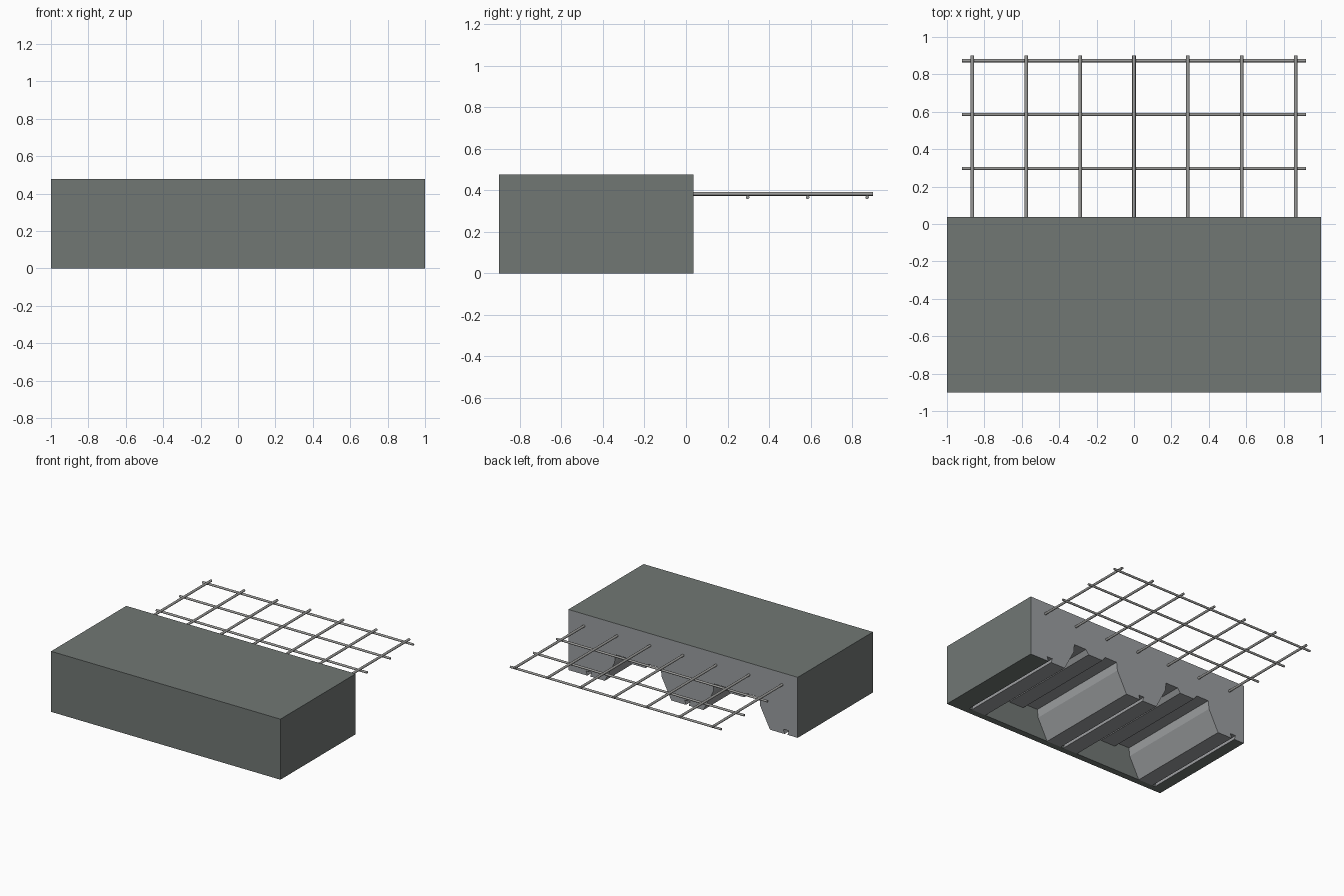
import bpy, bmesh, math
from mathutils import Vector

if "Cube" in bpy.data.objects:
    bpy.data.objects.remove(bpy.data.objects["Cube"])

def material(name, rgb):
    m = bpy.data.materials.new(name)
    m.diffuse_color = (*rgb, 1)
    m.use_nodes = True
    m.node_tree.nodes["Principled BSDF"].inputs["Base Color"].default_value = m.diffuse_color
    return m

CONCRETE = material("dark concrete", (0.165, 0.185, 0.175))
CUT = material("pale cut concrete", (0.33, 0.345, 0.36))
STEEL = material("galvanised deck", (0.34, 0.35, 0.36))
BAR = material("mesh steel", (0.33, 0.33, 0.32))

Y0, Y1, YW, TOP = -0.90, 0.037, -0.85, 0.477
PITCH = 0.86
SEAMS = [-0.898 + i * PITCH for i in range(3)]

def add_object(name, bm, mats):
    me = bpy.data.meshes.new(name)
    bm.to_mesh(me)
    bm.free()
    for m in mats:
        me.materials.append(m)
    ob = bpy.data.objects.new(name, me)
    bpy.context.collection.objects.link(ob)
    return ob

# ribbed underside profile: seam grooves with trapezoid hollows between them
SEAM = [(-0.012, 0), (-0.024, 0.035), (0.024, 0.035), (0.012, 0)]
HALF = [(-0.29, 0), (-0.205, 0.165), (-0.198, 0.23), (-0.09, 0.23), (-0.065, 0.195)]
HOLLOW = HALF + [(-x, z) for x, z in reversed(HALF)]

under = [(-1, 0)]
for i, c in enumerate(SEAMS):
    under += [(c + x, z) for x, z in SEAM]
    if i < 2:
        under += [(c + PITCH / 2 + x, z) for x, z in HOLLOW]
under.append((1, 0))
profile = under + [(1, TOP), (-1, TOP)]

# slab with steel decking underneath
bm = bmesh.new()
front = [bm.verts.new((x, YW, z)) for x, z in profile]
back = [bm.verts.new((x, Y1, z)) for x, z in profile]
n = len(profile)
for i in range(n):
    j = (i + 1) % n
    f = bm.faces.new((front[i], front[j], back[j], back[i]))
    c = f.calc_center_median()
    if c.z < 0.236 and SEAMS[0] - 0.03 < c.x < SEAMS[2] + 0.03:
        f.material_index = 2
caps = [bm.faces.new(back), bm.faces.new(front)]
caps[0].material_index = 1
bmesh.ops.recalc_face_normals(bm, faces=bm.faces[:])
bmesh.ops.triangulate(bm, faces=caps)
add_object("slab_on_deck", bm, [CONCRETE, CUT, STEEL])

# solid front edge closing the hollows
bm = bmesh.new()
bmesh.ops.create_cube(bm, size=1)
for v in bm.verts:
    v.co = Vector((v.co.x * 2, (Y0 + YW) / 2 + v.co.y * (YW - Y0), TOP / 2 + v.co.z * TOP))
add_object("front_edge", bm, [CONCRETE])

# reinforcing mesh
def bar(name, a, b, r):
    a, b = Vector(a), Vector(b)
    bpy.ops.mesh.primitive_cylinder_add(vertices=12, radius=r, depth=(b - a).length,
                                        location=(a + b) / 2)
    ob = bpy.context.object
    ob.name = name
    ob.rotation_mode = 'QUATERNION'
    ob.rotation_quaternion = (b - a).to_track_quat('Z', 'Y')
    ob.data.materials.append(BAR)
    bpy.ops.object.shade_smooth_by_angle(angle=math.radians(40))

for i in range(-3, 4):
    x = i * 0.288
    bar("long_bar", (x, 0.0, 0.383), (x, 0.9, 0.383), 0.0095)
for y in (0.297, 0.586, 0.873):
    bar("cross_bar", (-0.92, y, 0.366), (0.92, y, 0.366), 0.0085)
